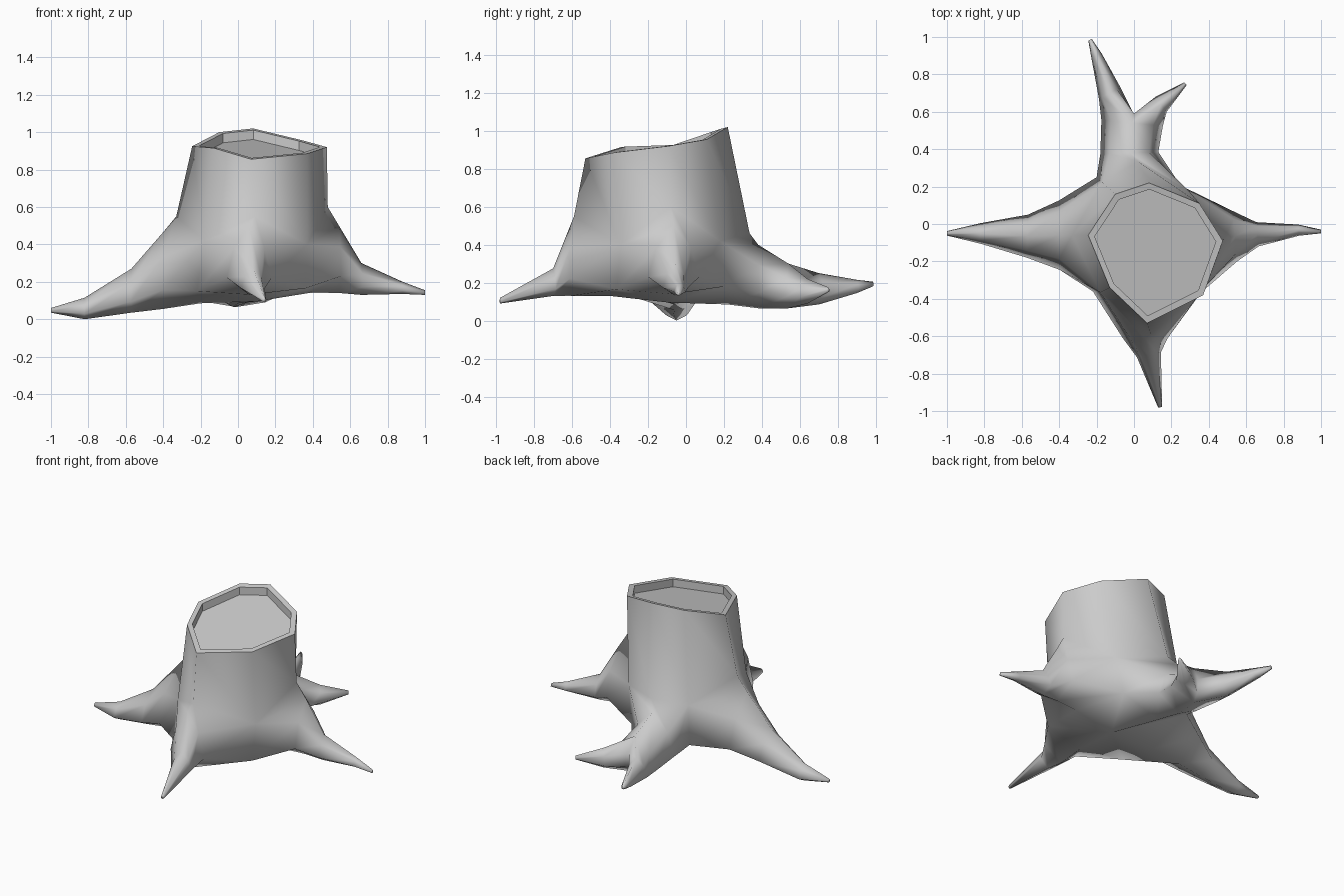
import bpy, bmesh
from mathutils import Vector

if "Cube" in bpy.data.objects:
    bpy.data.objects.remove(bpy.data.objects["Cube"])

bm = bmesh.new()


def ring_verts(pts):
    return [bm.verts.new(p) for p in pts]


def bridge(a, b):
    """Quads between two closed loops of equal length."""
    n = len(a)
    for i in range(n):
        j = (i + 1) % n
        bm.faces.new((a[i], a[j], b[j], b[i]))


# Six-sided ridged root section: (side, height) fractions
SECTION = [(0, 1), (.68, .68), (1, .25), (0, 0), (-1, .25), (-.68, .68)]


def root(loop, stations, closed=True):
    """Grow a root from a loop of trunk verts through
    stations (x, y, half width, z bottom, z top)."""
    pts = [loop[3].co.xy] + [Vector(s[:2]) for s in stations]
    for i, (x, y, w, z0, z1) in enumerate(stations, 1):
        d = (pts[min(i + 1, len(pts) - 1)] - pts[i - 1]).normalized()
        new = ring_verts([(x - d.y * w * u, y + d.x * w * u, z0 + (z1 - z0) * v)
                          for u, v in SECTION])
        bridge(loop, new)
        loop = new
    if closed:
        bm.faces.new(loop)
    return loop


# Trunk rings, clockwise from the left; even entries face a root, odd ones a valley
top = [(-.245, -.06, .925), (-.10, .16, 1.0), (.08, .22, 1.02), (.35, .11, .955),
       (.475, -.09, .92), (.37, -.38, .885), (.07, -.53, .855), (-.13, -.34, .915)]
mid = [(-.33, -.06, .55), (-.17, .22, .42), (.02, .335, .46), (.29, .18, .42),
       (.48, -.08, .60), (.37, -.345, .40), (.09, -.59, .55), (-.18, -.365, .42)]
# Underside loop: root bottoms and valley bottoms
low = [(-.20, -.06, .085), (-.20, .25, .18), (0, .22, .085), (.25, .205, .18),
       (.38, -.08, .14), (.36, -.365, .165), (.08, -.40, .13), (-.22, -.36, .15)]


def scaled(ring, s, dz=0.0):
    return [(.1 + (x - .1) * s, -.13 + (y + .13) * s, .93 + (z - .93) * s + dz)
            for x, y, z in ring]


T, M, L = ring_verts(top), ring_verts(mid), ring_verts(low)
rim, floor = ring_verts(scaled(top, .9)), ring_verts(scaled(top, .9, -.05))

# Trunk wall, cut rim and recessed top
bridge(M, T)
bridge(T, rim)
bridge(rim, floor)
bm.faces.new(floor)

# Underside
centre = bm.verts.new((.1, -.09, .095))
for i in range(8):
    bm.faces.new((L[i], L[(i + 1) % 8], centre))


def socket(k):
    a, b = (k - 1) % 8, (k + 1) % 8
    return [M[k], M[a], L[a], L[k], L[b], M[b]]


# Left, right and front roots
root(socket(0), [(-.40, -.06, .185, .055, .465), (-.57, -.065, .115, .035, .27),
                 (-.82, -.05, .055, 0, .115), (-1, -.05, .012, .035, .06)])
root(socket(4), [(.54, -.065, .135, .14, .50), (.66, -.055, .065, .13, .3),
                 (.88, -.033, .03, .135, .2), (1, -.04, .01, .13, .155)])
root(socket(6), [(.06, -.61, .12, .13, .50), (.08, -.70, .065, .13, .275),
                 (.14, -.98, .011, .09, .12)])

# Back root, splitting at a crotch into a long and a short fork
ridge, sl, ll, bot, lr, sr = root(socket(2), [(-.025, .38, .155, .065, .40),
                                              (-.01, .54, .165, .065, .30)], False)
cu, cl = ring_verts([(0, .59, .20), (0, .585, .11)])
root([ridge, sl, ll, bot, cl, cu], [(-.13, .70, .065, .085, .25),
                                    (-.20, .90, .03, .145, .215),
                                    (-.235, .985, .01, .18, .205)])
root([ridge, cu, cl, bot, lr, sr], [(.145, .64, .05, .09, .22),
                                    (.275, .75, .01, .15, .175)])

# Smooth bark, with crisp edges only on the cut rim and the recess
bmesh.ops.recalc_face_normals(bm, faces=bm.faces)
for f in bm.faces:
    f.smooth = True
for loop in (T, rim, floor):
    for a, b in zip(loop, loop[1:] + loop[:1]):
        bm.edges.get((a, b)).smooth = False
for a, b in zip(rim, floor):
    bm.edges.get((a, b)).smooth = False

me = bpy.data.meshes.new("stump")
bm.to_mesh(me)
bm.free()
stump = bpy.data.objects.new("stump", me)
bpy.context.collection.objects.link(stump)
